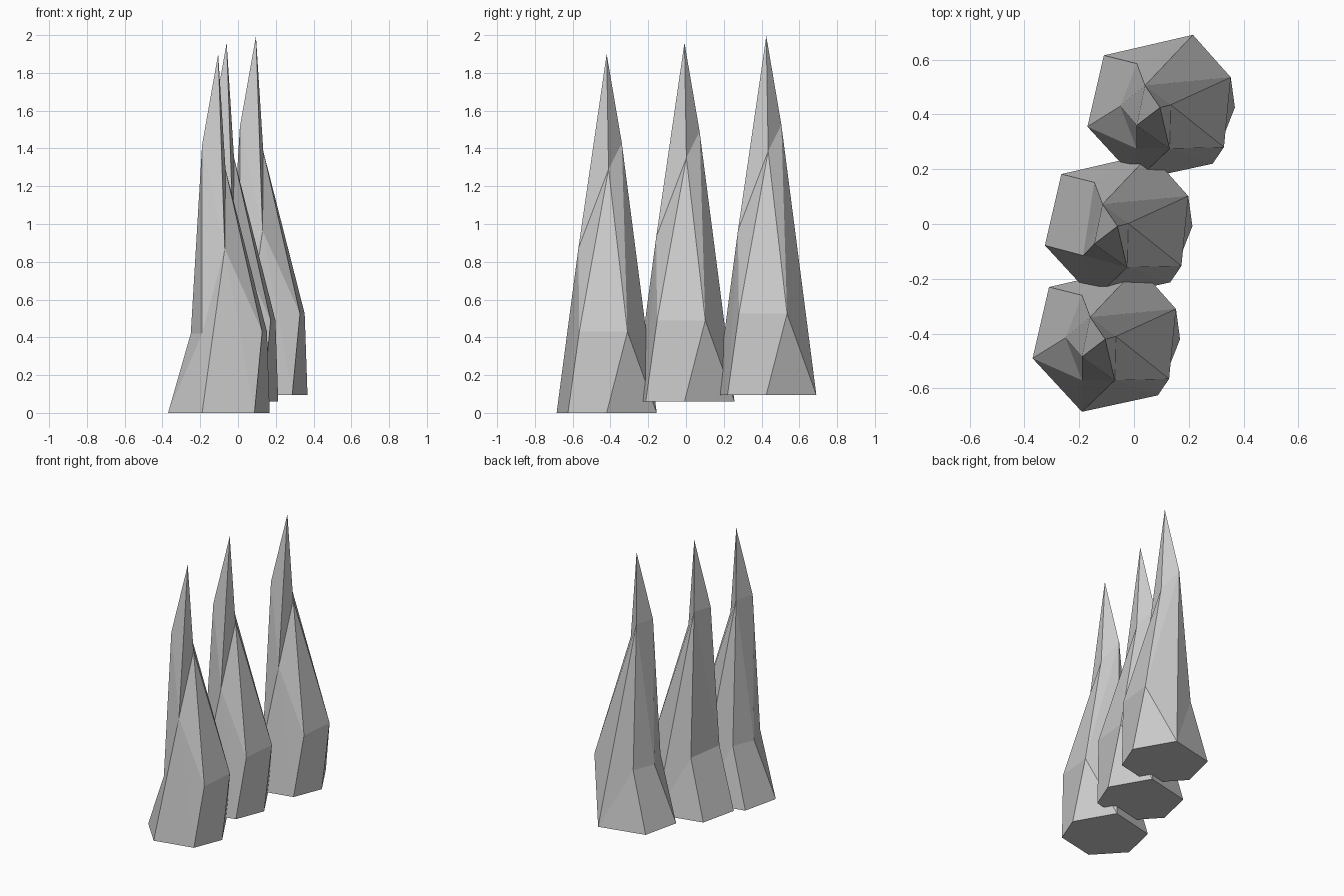
import bpy
import bmesh
from mathutils import Vector

default_cube = bpy.data.objects.get("Cube")
if default_cube:
    bpy.data.objects.remove(default_cube, do_unlink=True)

# Single stone-grey material
stone = bpy.data.materials.new("light_grey_stone")
stone.use_nodes = True
grey = (0.6, 0.6, 0.6, 1.0)
stone.diffuse_color = grey
stone.node_tree.nodes["Principled BSDF"].inputs["Base Color"].default_value = grey

# Corners of one faceted spike, from the ground ring up to the tip
corners = {
    # six-sided foot
    "A": (-0.37, -0.49, 0), "B": (-0.19, -0.685, 0), "C": (0.087, -0.625, 0),
    "D": (0.168, -0.42, 0), "E": (0.015, -0.155, 0), "F": (-0.31, -0.23, 0),
    # low shoulder
    "P": (0.128, -0.565, 0.43), "Q": (0.153, -0.31, 0.43), "V": (-0.19, -0.26, 0.42),
    "W": (-0.25, -0.415, 0.42), "X": (-0.19, -0.57, 0.42),
    # high shoulder and tip
    "R": (-0.07, -0.57, 0.87), "S": (-0.066, -0.41, 1.29),
    "T": (-0.16, -0.34, 1.43), "U": (-0.19, -0.485, 1.42),
    "Z": (-0.105, -0.42, 1.9),
}
foot_facets = "ABCDEF AWX AXB CDQP DEQ EFV FAWV"
flank_facets = "BXR XUR WUX BCR CPR RPS PQS QTS EQT EVT VWT WUT"
tip_facets = "ZRS ZST ZTU ZUR"


def build_spike(name, offset, changes):
    """Make one spike, moved by offset, with some corners replaced."""
    shape = {**corners, **changes}
    bm = bmesh.new()
    verts = {key: bm.verts.new(Vector(co) + Vector(offset)) for key, co in shape.items()}
    for facet in " ".join((foot_facets, flank_facets, tip_facets)).split():
        bm.faces.new([verts[key] for key in facet])
    # merged corners collapse into one ridge
    bmesh.ops.remove_doubles(bm, verts=bm.verts[:], dist=0.001)
    bmesh.ops.recalc_face_normals(bm, faces=bm.faces[:])
    mesh = bpy.data.meshes.new(name)
    bm.to_mesh(mesh)
    bm.free()
    mesh.materials.append(stone)
    spike = bpy.data.objects.new(name, mesh)
    bpy.context.collection.objects.link(spike)
    return spike


# Row of three spikes; the middle one has a single ridge on its low shoulder
ridge = (-0.23, -0.527, 0.42)
build_spike("front_spike", (0, 0, 0), {})
build_spike("middle_spike", (0.045, 0.412, 0.06), {"W": ridge, "X": ridge})
build_spike("back_spike", (0.2, 0.845, 0.095), {})
